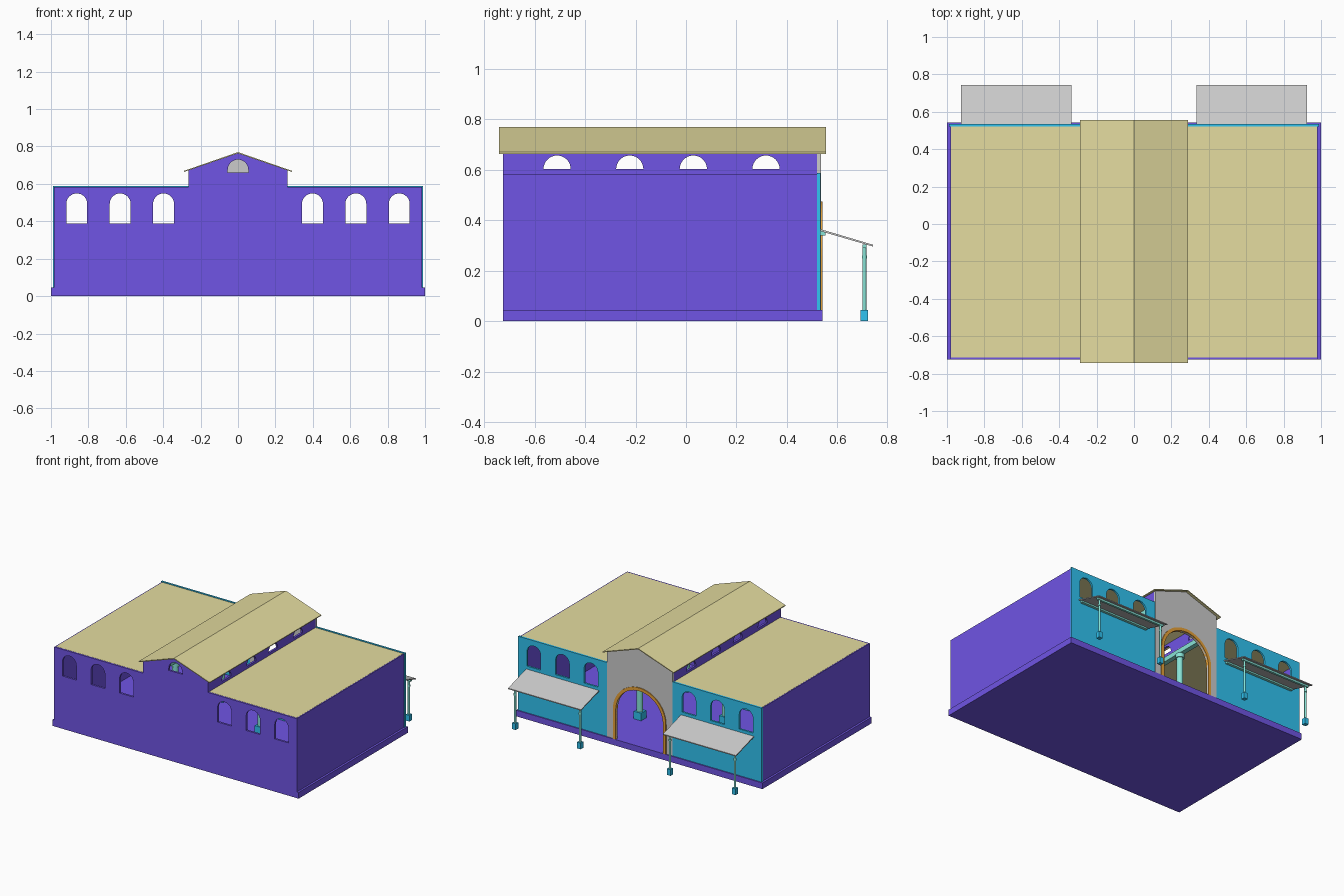
import bpy, bmesh, math
from mathutils import Matrix, Vector

if "Cube" in bpy.data.objects:
    bpy.data.objects.remove(bpy.data.objects["Cube"])


def mat(name, rgb):
    m = bpy.data.materials.new(name)
    m.diffuse_color = (*rgb, 1)
    m.use_nodes = True
    m.node_tree.nodes["Principled BSDF"].inputs["Base Color"].default_value = m.diffuse_color
    return m


BLUE = mat("deep_blue", (0.16, 0.09, 0.78))
SKY = mat("sky_blue", (0.03, 0.55, 0.88))
YELLOW = mat("roof_yellow", (0.78, 0.72, 0.35))
TEAL = mat("teal", (0.25, 0.78, 0.68))
ORANGE = mat("orange", (0.8, 0.36, 0.04))

# Panel orientations: drawn in the XZ plane or in the YZ plane
XZ = Matrix(((1, 0, 0), (0, 0, -1), (0, 1, 0))).to_4x4()
YZ = Matrix(((0, 0, 1), (1, 0, 0), (0, 1, 0))).to_4x4()


def link(name, mesh, material):
    ob = bpy.data.objects.new(name, mesh)
    bpy.context.collection.objects.link(ob)
    if material:
        mesh.materials.clear()
        mesh.materials.append(material)
    return ob


def panel(name, loops, lo, hi, basis, material):
    """Flat slab between lo and hi along its normal axis; extra loops are holes."""
    cu = bpy.data.curves.new(name, 'CURVE')
    cu.dimensions = '2D'
    cu.fill_mode = 'BOTH'
    cu.extrude = (hi - lo) / 2
    for pts in loops:
        sp = cu.splines.new('POLY')
        sp.points.add(len(pts) - 1)
        for p, (a, b) in zip(sp.points, pts):
            p.co = (a, b, 0, 1)
        sp.use_cyclic_u = True
    tmp = bpy.data.objects.new(name + "_tmp", cu)
    bpy.context.collection.objects.link(tmp)
    bpy.context.view_layer.update()
    me = bpy.data.meshes.new_from_object(
        tmp.evaluated_get(bpy.context.evaluated_depsgraph_get()))
    bpy.data.objects.remove(tmp)
    mid = (lo + hi) / 2
    off = Vector((0, mid, 0)) if basis is XZ else Vector((mid, 0, 0))
    me.transform(Matrix.Translation(off) @ basis)
    bm = bmesh.new()
    bm.from_mesh(me)
    bmesh.ops.remove_doubles(bm, verts=bm.verts, dist=1e-5)
    bmesh.ops.recalc_face_normals(bm, faces=bm.faces)
    for f in bm.faces:
        f.smooth = False
    bm.to_mesh(me)
    bm.free()
    return link(name, me, material)


def arch(c, bottom, spring, r, n=16):
    """Round-topped outline, from bottom left over the top to bottom right."""
    pts = [(c - r, bottom)] if bottom < spring else []
    pts += [(c - r * math.cos(math.pi * i / n), spring + r * math.sin(math.pi * i / n))
            for i in range(n + 1)]
    return pts + ([(c + r, bottom)] if bottom < spring else [])


def rect(a0, a1, b0, b1):
    return [(a0, b0), (a1, b0), (a1, b1), (a0, b1)]


def box(name, x, y, z, material):
    bm = bmesh.new()
    bmesh.ops.create_cube(bm, size=1)
    for v in bm.verts:
        v.co = [(r[0] + r[1]) / 2 + c * (r[1] - r[0]) for r, c in zip((x, y, z), v.co)]
    me = bpy.data.meshes.new(name)
    bm.to_mesh(me)
    bm.free()
    return link(name, me, material)


def post(name, x, y, z0, z1, r, material, sides=16):
    bm = bmesh.new()
    bmesh.ops.create_cone(bm, cap_ends=True, segments=sides, radius1=r, radius2=r, depth=z1 - z0,
                          matrix=Matrix.Translation((x, y, (z0 + z1) / 2)))
    for f in bm.faces:
        f.smooth = len(f.verts) == 4
    for e in bm.edges:
        e.smooth = all(f.smooth for f in e.link_faces)
    me = bpy.data.meshes.new(name)
    bm.to_mesh(me)
    bm.free()
    return link(name, me, material)


WINDOWS = (0.398, 0.63, 0.862)
BASE = 0.045

# Plinth and floor
box("plinth", (-1, 1), (-0.725, 0.542), (0, BASE), BLUE)

# Front wall with arched windows and gable
front = [(-0.985, BASE), (0.985, BASE), (0.985, 0.583), (0.265, 0.583), (0.265, 0.672),
         (0, 0.763), (-0.265, 0.672), (-0.265, 0.583), (-0.985, 0.583)]
holes = [arch(s * c, 0.387, 0.493, 0.056) for s in (-1, 1) for c in WINDOWS]
panel("front_wall", [front] + holes + [arch(0, 0.66, 0.675, 0.055)], -0.725, -0.71, XZ, BLUE)

# Grey entrance facade with doorway, and its trim
door = arch(0, BASE, 0.26, 0.192, 24)
facade = [(-0.265, BASE)] + door + [(0.265, BASE), (0.265, 0.672), (0, 0.763), (-0.265, 0.672)]
panel("entrance_facade", [facade], 0.52, 0.536, XZ, None)
panel("door_trim", [arch(0, BASE, 0.26, 0.215, 24) + door[::-1]], 0.518, 0.542, XZ, ORANGE)

# Gabled nave roof
roof = [(-0.288, 0.67), (0, 0.77), (0.288, 0.67), (0.288, 0.664), (0, 0.763), (-0.288, 0.664)]
panel("nave_roof", [roof], -0.742, 0.555, XZ, YELLOW)

for s, side in ((-1, "left"), (1, "right")):
    def span(a, b):
        return tuple(sorted((s * a, s * b)))

    # Outer side wall, flat aisle roof and sky-blue back wall
    box(side + "_side_wall", span(0.97, 0.985), (-0.71, 0.52), (BASE, 0.583), BLUE)
    box(side + "_aisle_roof", span(0.25, 0.978), (-0.714, 0.524), (0.572, 0.584), YELLOW)
    panel(side + "_back_wall",
          [rect(*span(0.265, 0.989), BASE, 0.588)]
          + [arch(s * c, 0.387, 0.493, 0.056) for c in WINDOWS], 0.52, 0.534, XZ, SKY)

    # Clerestory wall with half-round windows
    panel(side + "_clerestory", [rect(-0.71, 0.52, 0.565, 0.672)]
          + [arch(y, 0.603, 0.603, 0.054) for y in (-0.511, -0.223, 0.029, 0.317)],
          *span(0.25, 0.265), YZ, BLUE)

    # Interior colonnade
    box(side + "_nave_beam", span(0.235, 0.27), (-0.71, 0.52), (0.535, 0.57), TEAL)
    for y in (-0.366, -0.096, 0.174):
        x = s * 0.252
        box("column_base", (x - 0.03, x + 0.03), (y - 0.03, y + 0.03), (BASE, 0.1), SKY)
        post("column", x, y, 0.1, 0.535, 0.022, TEAL)
        post("column_capital", x, y, 0.505, 0.535, 0.03, TEAL)

    # Awning over the back windows with its beams
    awning = [(0.53, 0.358), (0.742, 0.296), (0.742, 0.303), (0.53, 0.366)]
    panel(side + "_awning", [awning], *span(0.333, 0.925), YZ, None)
    box(side + "_awning_wall_beam", span(0.345, 0.913), (0.533, 0.553), (0.34, 0.357), TEAL)
    box(side + "_awning_front_beam", span(0.345, 0.913), (0.7, 0.716), (0.29, 0.304), TEAL)

    # Awning posts
    for px in (0.365, 0.893):
        x, y = s * px, 0.707
        box("awning_post_base", (x - 0.015, x + 0.015), (y - 0.015, y + 0.015), (0, BASE), SKY)
        post("awning_post", x, y, BASE, 0.304, 0.008, TEAL, 12)
        post("awning_post_ring", x, y, 0.248, 0.26, 0.01, TEAL, 12)
